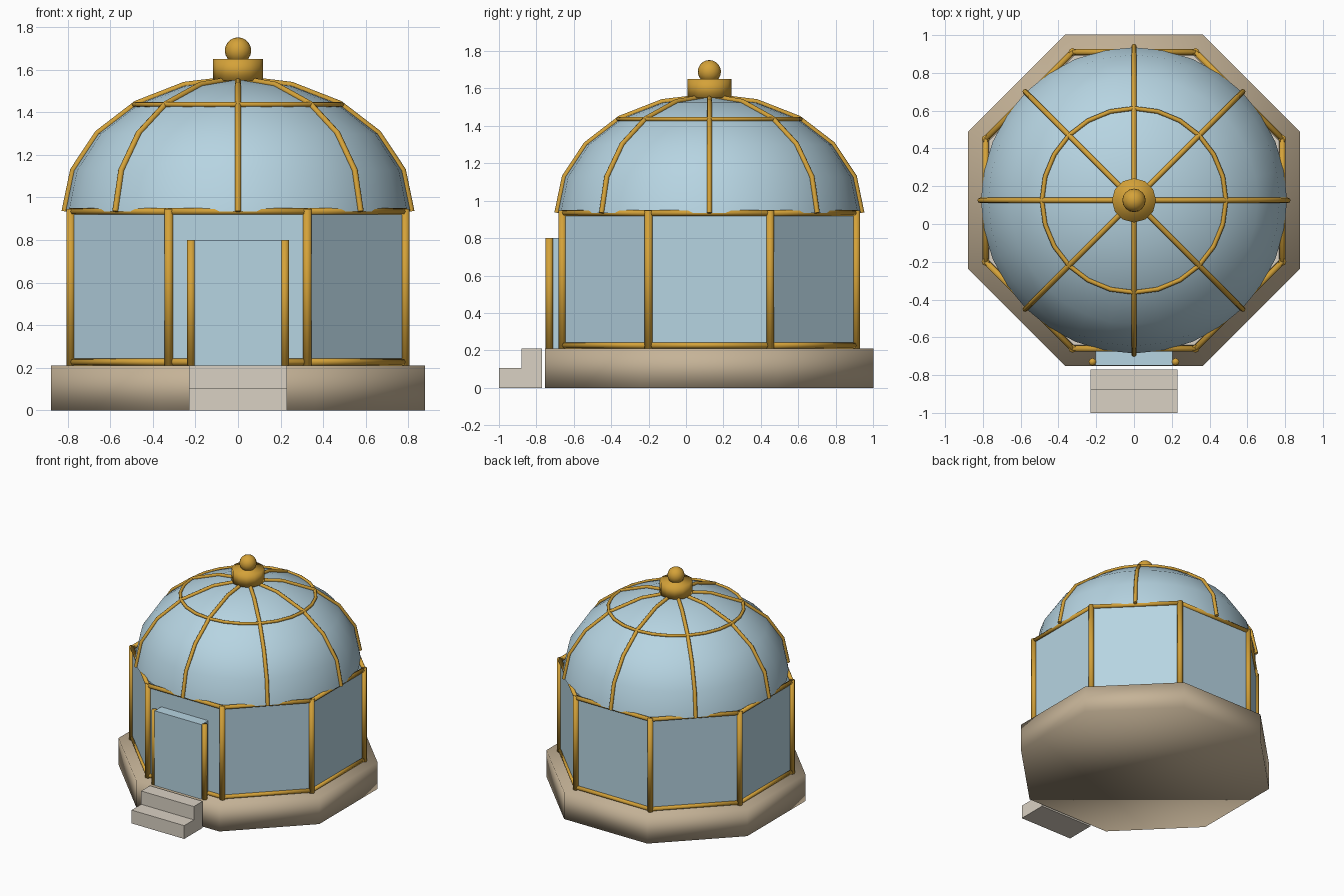
import bpy
from math import sin, cos, pi, radians
from mathutils import Vector

cube = bpy.data.objects.get("Cube")
if cube:
    bpy.data.objects.remove(cube, do_unlink=True)

CY = 0.125                      # centre of the pavilion in y
FLOOR, EAVE = 0.21, 0.935       # plinth top and dome foot
WALL_R = 0.85                   # corner radius of the glass walls
DOME_R, DOME_H, BANDS = 0.81, 0.62, 5


def material(name, rgb):
    m = bpy.data.materials.new(name)
    m.use_nodes = True
    m.diffuse_color = (*rgb, 1)
    m.node_tree.nodes["Principled BSDF"].inputs["Base Color"].default_value = (*rgb, 1)
    return m


GLASS = material("pale blue glass", (0.47, 0.66, 0.76))
GOLD = material("gold metal", (0.66, 0.36, 0.04))
STONE = material("tan stone", (0.56, 0.45, 0.31))
PALE = material("pale stone", (0.70, 0.64, 0.55))


def finish(obj, name, mat, smooth=True):
    obj.name = name
    obj.data.materials.append(mat)
    if smooth:
        obj.data.shade_smooth()
    return obj


def mesh(name, verts, faces, mat, smooth=False):
    data = bpy.data.meshes.new(name)
    data.from_pydata(verts, [], faces)
    obj = bpy.data.objects.new(name, data)
    bpy.context.collection.objects.link(obj)
    return finish(obj, name, mat, smooth)


def cylinder(name, sides, r, z0, z1, mat, turn=0.0):
    bpy.ops.mesh.primitive_cylinder_add(vertices=sides, radius=r, depth=z1 - z0,
                                        location=(0, CY, (z0 + z1) / 2), rotation=(0, 0, turn))
    return finish(bpy.context.object, name, mat)


def rod(name, a, b, r):
    a, b = Vector(a), Vector(b)
    bpy.ops.mesh.primitive_cylinder_add(vertices=8, radius=r, depth=(b - a).length,
                                        location=(a + b) / 2)
    obj = bpy.context.object
    obj.rotation_euler = (b - a).to_track_quat('Z', 'Y').to_euler()
    return finish(obj, name, GOLD)


def box(name, x, y0, y1, z0, z1, mat):
    bpy.ops.mesh.primitive_cube_add(size=1, location=(0, (y0 + y1) / 2, (z0 + z1) / 2))
    obj = bpy.context.object
    obj.scale = (2 * x, y1 - y0, z1 - z0)
    return finish(obj, name, mat, False)


def polar(r, angle, z):
    return Vector((r * cos(angle), CY + r * sin(angle), z))


def dome_point(angle, band, grow=0.0):
    t = band * pi / 2 / BANDS
    return polar((DOME_R + grow) * cos(t), angle, EAVE + (DOME_H + grow) * sin(t))


# Plinth, inner floor and entrance steps
cylinder("plinth", 8, 0.95, 0, FLOOR, STONE, radians(22.5))
cylinder("floor", 8, 0.83, FLOOR - 0.01, FLOOR + 0.004, PALE, radians(22.5)).data.shade_flat()
box("lower_step", 0.23, -1.0, -0.77, 0, 0.105, PALE)
box("upper_step", 0.23, -0.88, -0.77, 0.105, FLOOR, PALE)

# Eight glass walls with posts and rails
for i in range(8):
    a, b = (radians(22.5 + 45 * k) for k in (i, i + 1))
    mesh(f"wall_panel_{i}", [polar(WALL_R, a, FLOOR), polar(WALL_R, b, FLOOR),
                             polar(WALL_R, b, EAVE), polar(WALL_R, a, EAVE)],
         [(0, 1, 2, 3)], GLASS)
    rod(f"wall_post_{i}", polar(WALL_R, a, FLOOR), polar(WALL_R, a, EAVE + 0.012), 0.021)
    for label, z in (("bottom", FLOOR + 0.017), ("top", EAVE)):
        rod(f"{label}_rail_{i}", polar(WALL_R, a, z), polar(WALL_R, b, z), 0.016)

# Door slab with a post on each side
box("door", 0.205, -0.748, -0.665, FLOOR, 0.80, GLASS)
for side, x in (("left", 0.22), ("right", -0.22)):
    rod(f"door_post_{side}", (x, -0.73, FLOOR), (x, -0.73, 0.80), 0.02)

# Glass dome
SEG = 32
verts = [dome_point(2 * pi * s / SEG, k) for k in range(BANDS) for s in range(SEG)]
verts.append(dome_point(0, BANDS))
faces = []
for s in range(SEG):
    n = (s + 1) % SEG
    for k in range(BANDS - 1):
        faces.append((k * SEG + s, k * SEG + n, (k + 1) * SEG + n, (k + 1) * SEG + s))
    faces.append(((BANDS - 1) * SEG + s, (BANDS - 1) * SEG + n, len(verts) - 1))
mesh("dome", verts, faces, GLASS, True)


# Dome ribs: one bevelled path from the eave to the crown, repeated around
def rib(name, points):
    curve = bpy.data.curves.new(name, 'CURVE')
    curve.dimensions = '3D'
    curve.bevel_depth = 0.014
    curve.bevel_resolution = 2
    curve.use_fill_caps = True
    spline = curve.splines.new('POLY')
    spline.points.add(len(points) - 1)
    for p, co in zip(spline.points, points):
        p.co = (*co, 1)
        p.radius = 1
    spline.use_smooth = True
    obj = bpy.data.objects.new(name, curve)
    bpy.context.collection.objects.link(obj)
    curve.materials.append(GOLD)


for i in range(8):
    rib(f"dome_rib_{i}", [dome_point(i * pi / 4, k, 0.005) for k in range(BANDS + 1)])

# Upper ring
ring_z = dome_point(0, 3).z
bpy.ops.mesh.primitive_torus_add(major_segments=24, minor_segments=8, major_radius=0.487,
                                 minor_radius=0.012, location=(0, CY, ring_z))
finish(bpy.context.object, "dome_ring", GOLD)

# Crown cap and ball finial
cylinder("crown_cap", 12, 0.117, 1.55, 1.65, GOLD)
bpy.ops.mesh.primitive_uv_sphere_add(segments=16, ring_count=10, radius=0.062,
                                     location=(0, CY, 1.69))
finish(bpy.context.object, "ball_finial", GOLD)
